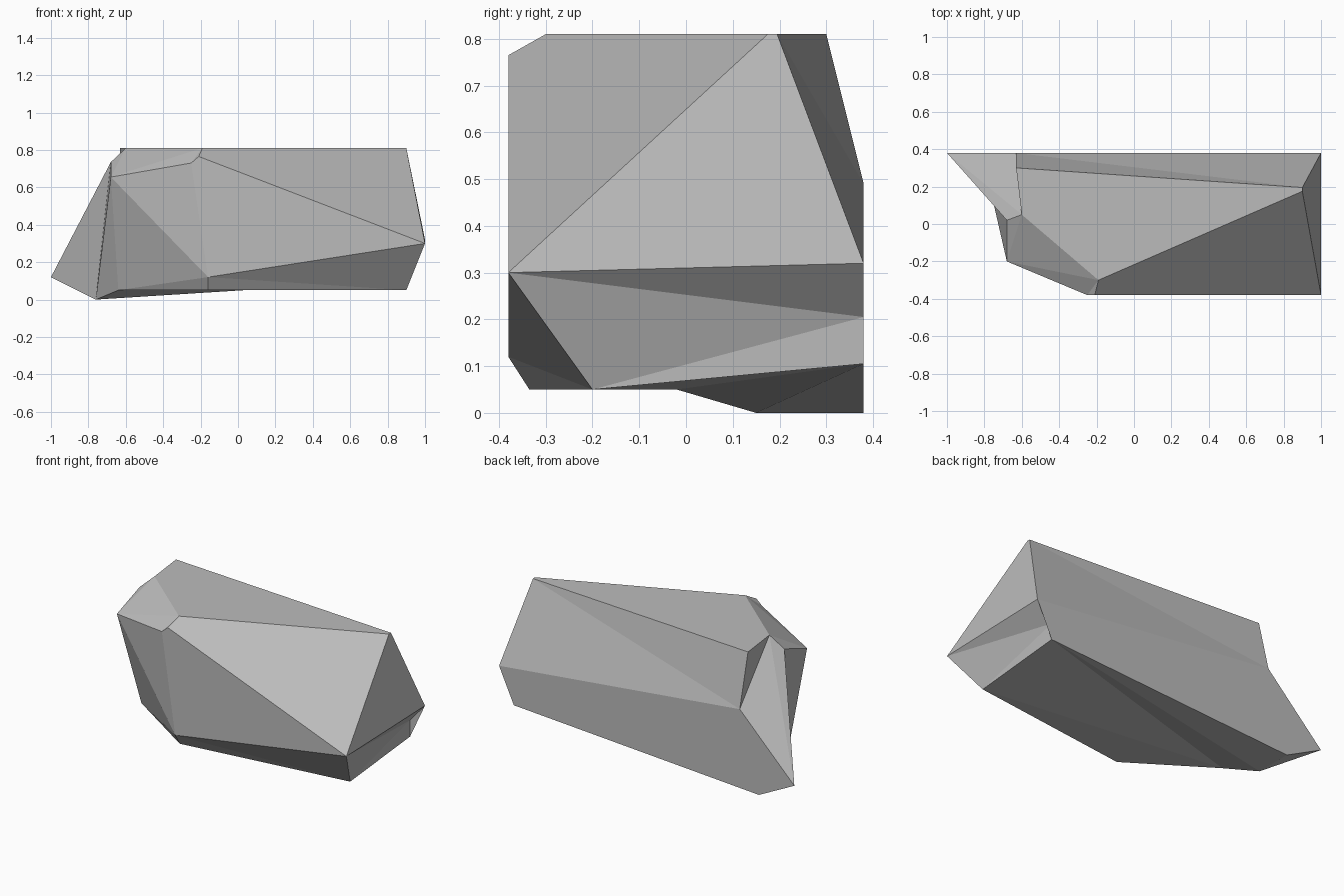
import bpy
import bmesh
from mathutils import Vector

if "Cube" in bpy.data.objects:
    bpy.data.objects.remove(bpy.data.objects["Cube"], do_unlink=True)


def make_material(name, colour):
    mat = bpy.data.materials.new(name)
    mat.use_nodes = True
    mat.diffuse_color = colour
    shader = next(n for n in mat.node_tree.nodes if n.type == "BSDF_PRINCIPLED")
    shader.inputs["Base Color"].default_value = colour
    shader.inputs["Roughness"].default_value = 0.9
    return mat


# The rock is trimmed by four flat planes; each holds a 2D profile of named corners
BACK, FRONT, TOP, BASE = 0.38, -0.38, 0.81, 0.05

back_profile = dict(J=(-0.63, 0.49), K=(1, 0.32), R=(0.9, 0.205),
                    S=(0.9, 0.105), M=(-0.76, 0), L=(-1, 0.12))
front_profile = dict(E=(-0.25, 0.73), D=(-0.21, 0.765),
                     A=(1, 0.3), Q=(-0.16, 0.12))
top_profile = dict(C=(-0.19, -0.3), T=(0.9, 0.175), B=(0.9, 0.195),
                   I=(-0.63, 0.3), H=(-0.6, 0.05))
base_profile = dict(O=(-0.64, -0.02), P=(-0.16, -0.335), N=(0.9, -0.2))

corners = {}
for y, profile in ((BACK, back_profile), (FRONT, front_profile)):
    for name, (x, z) in profile.items():
        corners[name] = Vector((x, y, z))
for z, profile in ((TOP, top_profile), (BASE, base_profile)):
    for name, (x, y) in profile.items():
        corners[name] = Vector((x, y, z))

# Free corners on the broken end: two on the chipped edge, one at the foot
corners["F"] = Vector((-0.68, -0.2, 0.655))
corners["G"] = Vector((-0.68, 0.02, 0.735))
corners["W"] = Vector((-0.76, 0.15, 0))

bm = bmesh.new()
verts = {name: bm.verts.new(co) for name, co in corners.items()}

# Facets, each spelled by its corners
facets = {
    "trimmed planes": [back_profile, front_profile, top_profile, base_profile],
    "upper bevels": ["CDAT", "FGHCDE", "BKJ", "BJI"],
    "broad end": ["AKB", "ABT", "ANR", "ARK", "NRS"],
    "broken end": ["IJH", "HJL", "HLG", "GLW", "LMW", "GWF"],
    "front corner": ["FWO", "FOQ", "FQE", "OPQ"],
    "underside": ["NPQ", "NQA", "NOS", "SOW", "SWM"],
}
for group in facets.values():
    for facet in group:
        bm.faces.new([verts[name] for name in facet])

bmesh.ops.triangulate(bm, faces=[f for f in bm.faces if len(f.verts) > 4])
bmesh.ops.recalc_face_normals(bm, faces=bm.faces)

# Finished rock, flat shaded
mesh = bpy.data.meshes.new("rock")
bm.to_mesh(mesh)
bm.free()
mesh.materials.append(make_material("stone grey", (0.5, 0.5, 0.5, 1)))
rock = bpy.data.objects.new("rock", mesh)
bpy.context.collection.objects.link(rock)
